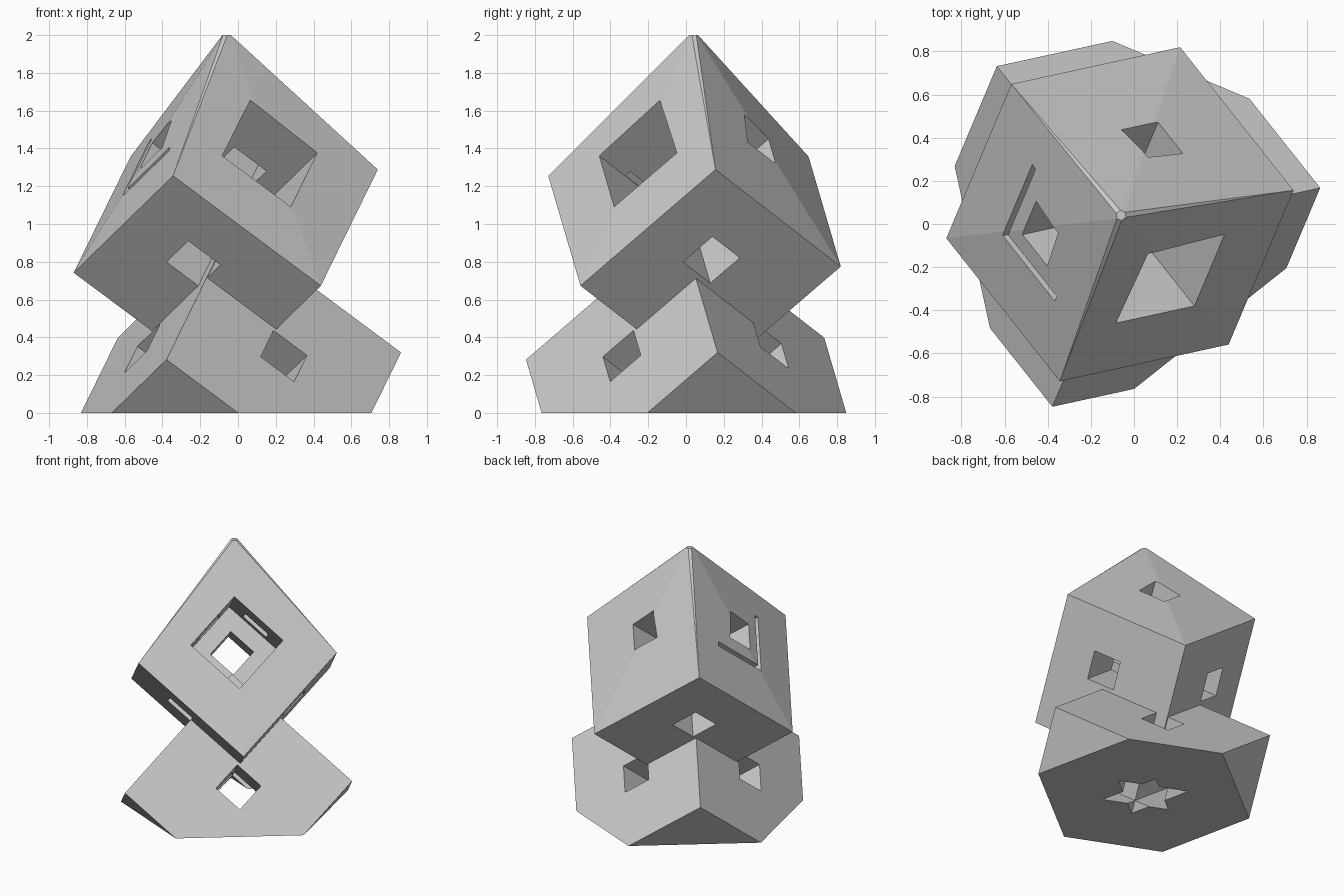
import bpy, bmesh, math
from itertools import product
from mathutils import Vector

if "Cube" in bpy.data.objects:
    bpy.data.objects.remove(bpy.data.objects["Cube"])

# Shared tilted axes: both cubes balance on a corner
A = Vector((-0.39, -0.085, 0.29)).normalized()
B = Vector((0.15, 0.355, 0.305))
B = (B - A * B.dot(A)).normalized()
C = B.cross(A)
LOWER = Vector((-0.059, 0.04, 0.007))
UPPER = Vector((-0.065, 0.045, 1.015))

grey = bpy.data.materials.new("grey")
grey.diffuse_color = (0.6, 0.6, 0.6, 1)
grey.use_nodes = True
grey.node_tree.nodes["Principled BSDF"].inputs["Base Color"].default_value = grey.diffuse_color


def corners(centre, ra, rb, rc):
    return [centre + A * a + B * b + C * c for a, b, c in product(ra, rb, rc)]


def hull(name, points, floor=None):
    """Convex solid through the points, optionally sliced flat at a floor height."""
    bm = bmesh.new()
    for p in points:
        bm.verts.new(p)
    bmesh.ops.convex_hull(bm, input=bm.verts[:])
    loose = [v for v in bm.verts if not v.link_faces]
    bmesh.ops.delete(bm, geom=loose, context='VERTS')
    if floor is not None:
        bmesh.ops.bisect_plane(bm, geom=bm.verts[:] + bm.edges[:] + bm.faces[:],
                               plane_co=(0, 0, floor), plane_no=(0, 0, 1), clear_inner=True)
        bmesh.ops.holes_fill(bm, edges=[e for e in bm.edges if e.is_boundary])
    bmesh.ops.recalc_face_normals(bm, faces=bm.faces[:])
    if bm.calc_volume(signed=True) < 0:
        bmesh.ops.reverse_faces(bm, faces=bm.faces[:])
    me = bpy.data.meshes.new(name)
    bm.to_mesh(me)
    bm.free()
    me.materials.append(grey)
    ob = bpy.data.objects.new(name, me)
    bpy.context.collection.objects.link(ob)
    return ob


def carve(body, centre, boxes):
    """Subtract boxes given as ranges along the tilted axes."""
    for i, box in enumerate(boxes):
        cutter = hull(f"{body.name}_cutter_{i}", corners(centre, *box))
        cutter.hide_render = True
        cutter.hide_set(True)
        mod = body.modifiers.new("carve", 'BOOLEAN')
        mod.operation = 'DIFFERENCE'
        mod.solver = 'EXACT'
        mod.object = cutter


def tunnels(mid, half):
    """Three crossing square tunnels, one along each axis."""
    side, through = (mid - half, mid + half), (-0.9, 0.9)
    return [[through if k == axis else side for k in range(3)] for axis in range(3)]


# Lower cube, sliced by the ground through its middle
h = 0.567
lower = hull("lower_cube", corners(LOWER, (-h, h), (-h, h), (-h, h)), 0.0)
carve(lower, LOWER, tunnels(0, 0.112))

# Upper cube, top corner drawn upward into a small six-sided tip
h = 0.495
pts = corners(UPPER, (-h, h), (-h, h), (-h, h))[:-1]
for i in range(6):
    t = math.radians(37.5 + 60 * i)
    pts.append(Vector((-0.06 + 0.024 * math.cos(t), 0.04 + 0.024 * math.sin(t), 2.0)))
upper = hull("upper_cube", pts)
lo, hi = -0.155, 0.305
wide = (lo, hi)
carve(upper, UPPER, [
    [wide, wide, (lo, 0.9)],                                      # large window and inner room
    [(0.25, 0.9), (lo + 0.001, hi - 0.002), (lo + 0.002, lo + 0.035)],   # L-shaped slit
    [(0.24, 0.91), (lo + 0.002, lo + 0.036), (lo + 0.003, hi - 0.003)],
] + tunnels(0.075, 0.108))
